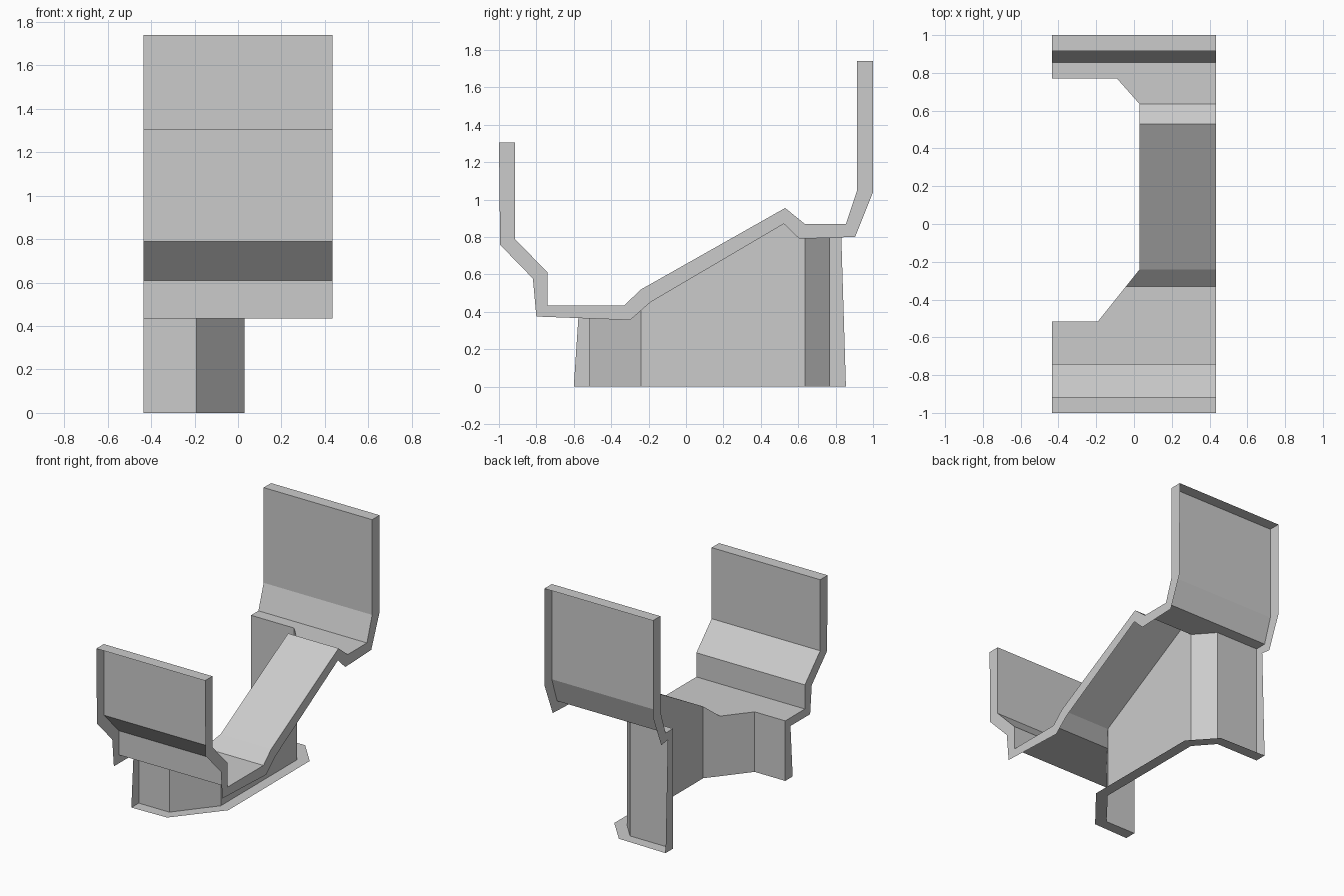
import bpy, bmesh

if "Cube" in bpy.data.objects:
    bpy.data.objects.remove(bpy.data.objects["Cube"])

W = 0.435        # half width
T = 0.085        # rim depth

# side profile of the bent seat sheet (y, z), front to back
profile = [(-.915, 1.305), (-.915, .79), (-.74, .61), (-.74, .435), (-.33, .435),
           (-.24, .52), (.53, .955), (.635, .87), (.855, .87), (.915, 1.05), (.915, 1.74)]
# plan of the left cut-out (x, y), front to back
cut = [(-W, -.515), (-.19, -.515), (.03, -.24), (.03, .635), (-.09, .77), (-W, .77)]

bm = bmesh.new()
cache = {}


def face(*pts):
    verts = []
    for p in pts:
        key = tuple(round(c, 4) for c in p)
        if key not in cache:
            cache[key] = bm.verts.new(p)
        verts.append(cache[key])
    return bm.faces.new(verts)


def cut_point(i, z):
    return (*cut[i], z)


lo, hi = profile[4][1], profile[7][1]
# where the front chamfer of the cut-out crosses the first crease
f = (profile[4][0] - cut[1][1]) / (cut[2][1] - cut[1][1])
crease = (cut[1][0] + f * (cut[2][0] - cut[1][0]), *profile[4])
left_x = {4: crease[0], 5: .03, 6: .03, 7: .03}

# seat sheet: strips between profile points, notched on the two flats
for i in range(len(profile) - 1):
    a, b = profile[i], profile[i + 1]
    pts = [(W, *a), (W, *b), (left_x.get(i + 1, -W), *b)]
    if i == 3:
        pts += [cut_point(1, lo), cut_point(0, lo)]
    if i == 7:
        pts += [cut_point(5, hi), cut_point(4, hi)]
    pts.append((left_x.get(i, -W), *a))
    face(*pts)

# support wall hanging from the cut edge to the ground
tops = [[cut_point(0, lo), cut_point(1, lo)],
        [cut_point(1, lo), crease, (.03, *profile[5])],
        [(.03, *profile[i]) for i in (5, 6, 7)],
        [cut_point(3, hi), cut_point(4, hi)],
        [cut_point(4, hi), cut_point(5, hi)]]
for i, top in enumerate(tops):
    face(*top, cut_point(i + 1, 0), cut_point(i, 0))

# consistent normals, seat side facing up
bmesh.ops.recalc_face_normals(bm, faces=bm.faces[:])
bm.faces.ensure_lookup_table()
bm.normal_update()
if bm.faces[3].normal.z < 0:
    bmesh.ops.reverse_faces(bm, faces=bm.faces[:])

mesh = bpy.data.meshes.new("seat_shell")
bm.to_mesh(mesh)
bm.free()
shell = bpy.data.objects.new("seat_shell", mesh)
bpy.context.collection.objects.link(shell)

# folded rim around the open border, underside left open
rim = shell.modifiers.new("rim", 'SOLIDIFY')
rim.thickness = T
rim.offset = -1
rim.use_rim = True
rim.use_rim_only = True
